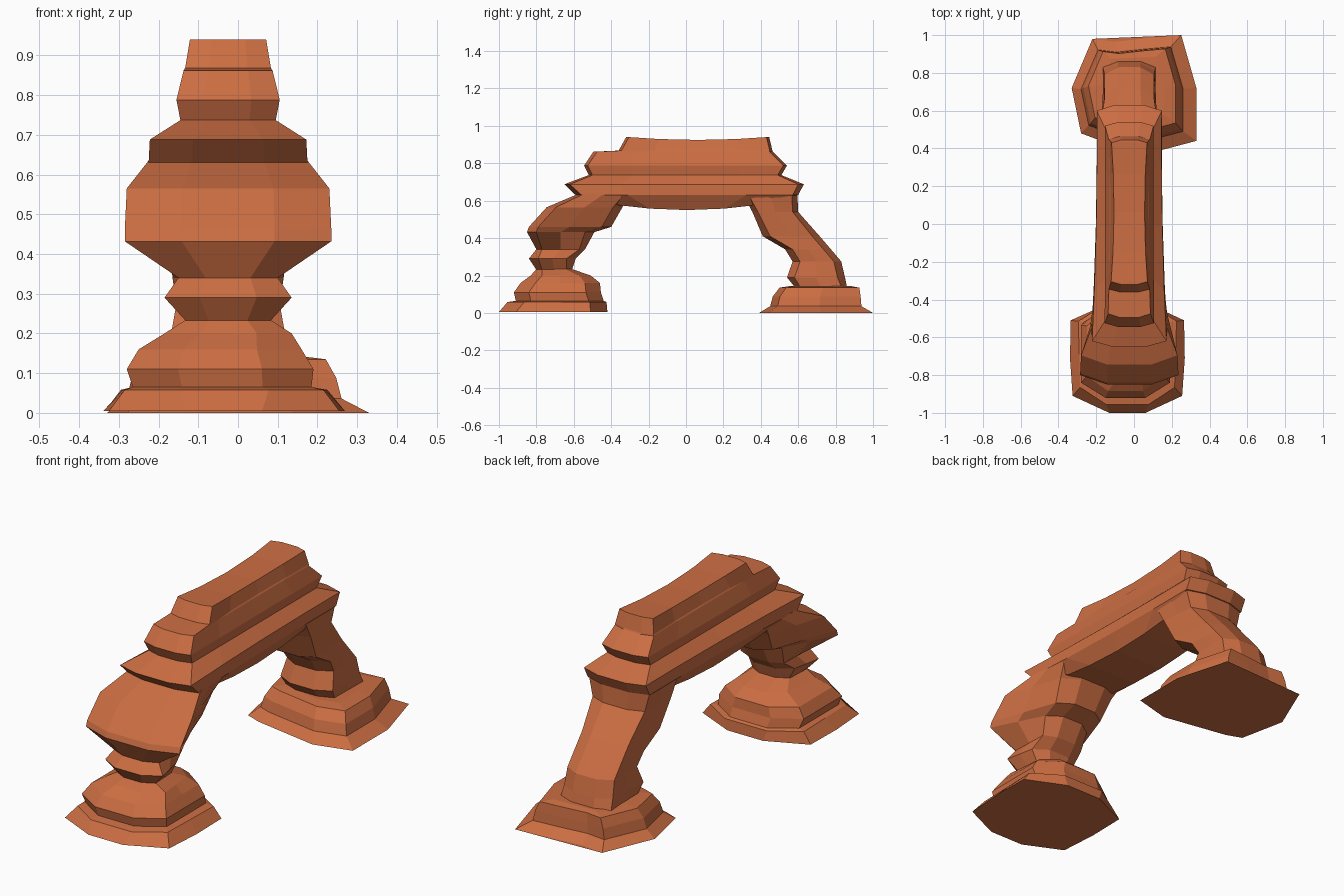
import bpy, bmesh

rock = bpy.data.materials.new("red_sandstone")
rock.diffuse_color = (0.60, 0.155, 0.055, 1)


def plan(z, hf, hb, y0, y1, b, cx=-0.025, sides=(0.5,), waist=1.0, sag=0.0, flat=0.45):
    """Horizontal outline: bowed ends, half width hf at the front and hb at the back."""
    half = [(hf * flat, y0, z), (hf, y0 + b, z)]
    for t in sides:
        k = 4 * t * (1 - t)
        w = (hf + (hb - hf) * t) * (1 + (waist - 1) * k)
        half.append((w, y0 + b + (y1 - y0 - 2 * b) * t, z - sag * k))
    half += [(hb, y1 - b, z), (hb * flat, y1, z)]
    return [(cx + x, y, zz) for x, y, zz in half] + \
           [(cx - x, y, zz) for x, y, zz in reversed(half)]


def loft(name, rings):
    """Skin stacked outlines and close both ends with strips of quads."""
    bm = bmesh.new()
    vs = [[bm.verts.new(p) for p in r] for r in rings]
    n = len(vs[0])
    for a, c in zip(vs, vs[1:]):
        for i in range(n):
            j = (i + 1) % n
            bm.faces.new((a[i], a[j], c[j], c[i]))
    for r in (vs[0], vs[-1]):
        for i in range(n // 2 - 1):
            bm.faces.new((r[i], r[i + 1], r[n - 2 - i], r[n - 1 - i]))
    bmesh.ops.recalc_face_normals(bm, faces=bm.faces)
    me = bpy.data.meshes.new(name)
    bm.to_mesh(me)
    bm.free()
    me.materials.append(rock)
    ob = bpy.data.objects.new(name, me)
    bpy.context.collection.objects.link(ob)
    return ob


# Layered bridge with ledges, stepped at the front end
S = (0.22, 0.5, 0.78)
loft("bridge", [
    plan(0.575, .14, .13, -.37, .38, .02, sides=S, sag=.025),
    plan(0.63, .20, .172, -.59, .60, .03, sides=S, waist=.95),
    plan(0.688, .197, .172, -.65, .63, .03, sides=S, waist=.95),
    plan(0.737, .12, .12, -.52, .51, .02, sides=S),
    plan(0.788, .13, .128, -.545, .54, .02, sides=S),
    plan(0.862, .112, .108, -.495, .465, .02, sides=S, waist=.95),
    plan(0.868, .108, .106, -.36, .462, .015, sides=S, waist=.93),
    plan(0.94, .096, .094, -.32, .445, .015, sides=S, waist=.85, sag=.015),
])

# Front leg: heavy shoulder, pinched neck with a collar
loft("front_leg", [
    plan(0.20, .13, .12, -.83, -.57, .05),
    plan(0.23, .105, .10, -.80, -.61, .03),
    plan(0.29, .16, .13, -.84, -.59, .05),
    plan(0.34, .125, .12, -.80, -.54, .03),
    plan(0.432, .26, .13, -.85, -.49, .05),
    plan(0.46, .26, .14, -.84, -.40, .05),
    plan(0.565, .255, .16, -.745, -.34, .05),
    plan(0.635, .20, .185, -.58, -.30, .03),
])

# Front base: stepped mound
loft("front_base", [
    plan(0.005, .29, .30, -1.0, -.42, .09, cx=-.035, flat=.33, waist=1.03),
    plan(0.058, .25, .26, -.955, -.425, .09, cx=-.035),
    plan(0.065, .225, .225, -.91, -.44, .08, cx=-.04),
    plan(0.11, .235, .235, -.92, -.455, .08, cx=-.045),
    plan(0.16, .205, .205, -.885, -.46, .08, cx=-.045),
    plan(0.20, .16, .14, -.83, -.51, .06),
    plan(0.235, .105, .10, -.80, -.61, .03),
])

# Back leg: slanted column
loft("back_leg", [
    plan(0.10, .14, .14, .57, .865, .03),
    plan(0.14, .135, .14, .58, .86, .03),
    plan(0.19, .145, .135, .54, .85, .04),
    plan(0.275, .13, .13, .57, .83, .04),
    plan(0.34, .14, .13, .53, .775, .04),
    plan(0.41, .145, .13, .41, .715, .04),
    plan(0.54, .16, .145, .355, .60, .03),
    plan(0.64, .165, .17, .30, .595, .03),
])

# Back base: irregular outline shrinking upward in steps
outline = [(.14, .39), (.33, .44), (.33, .72), (.25, 1.0), (.08, .985),
           (-.10, .965), (-.22, .98), (-.33, .72), (-.28, .48), (-.20, .45)]


def scaled(z, sx, sy, cy):
    return [(x * sx - .01 * (z > .02), cy + (y - .69) * sy, z) for x, y in outline]


loft("back_base", [
    scaled(0.0, 1, 1, .69),
    scaled(0.036, .82, .80, .69),
    scaled(0.088, .78, .77, .695),
    scaled(0.135, .70, .70, .71),
    scaled(0.143, .50, .55, .715),
])
